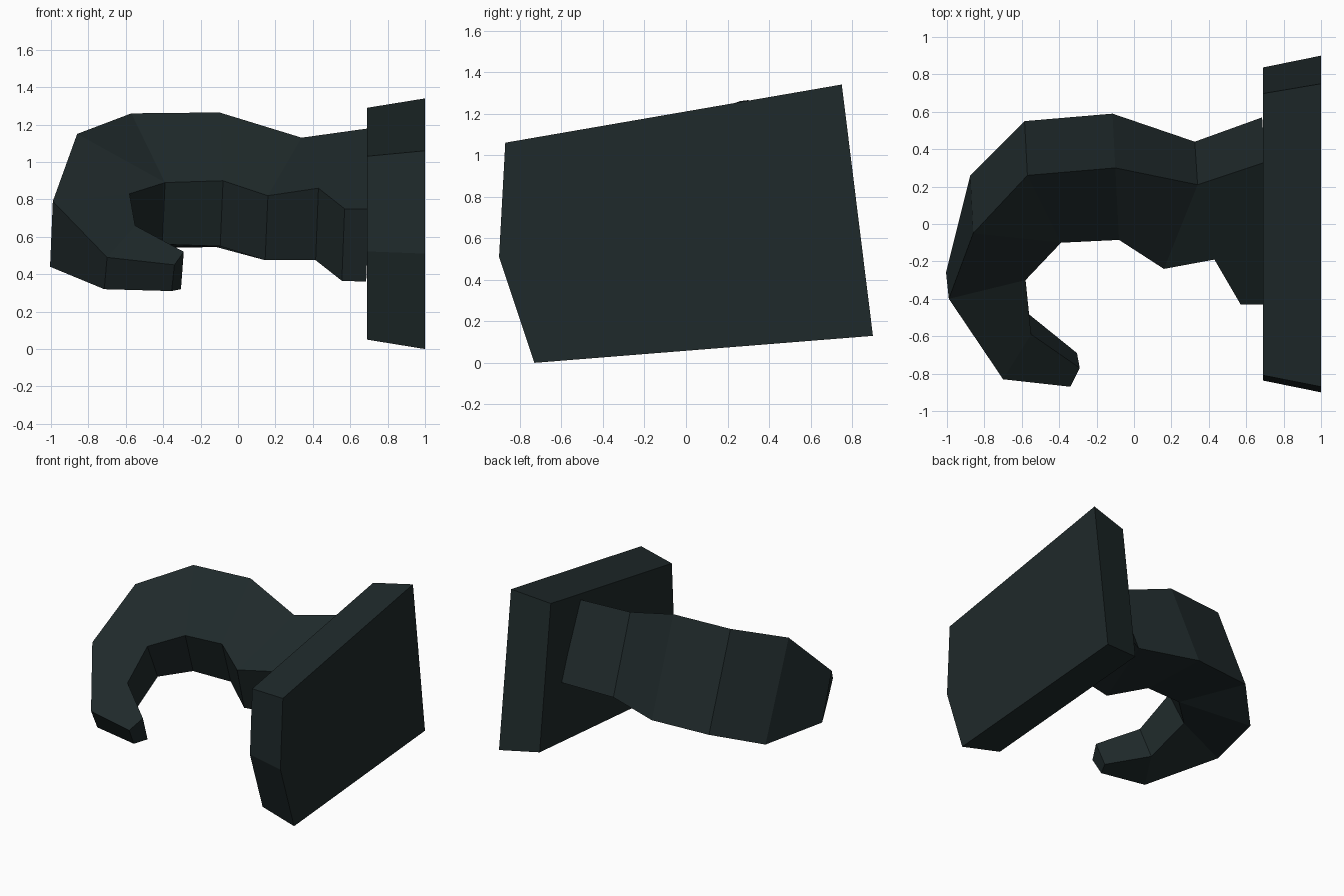
import bpy, bmesh

mat = bpy.data.materials.new("dark slate")
mat.diffuse_color = (0.0135, 0.0225, 0.0235, 1)


def solid(name, ring_a, ring_b, caps):
    """Join two matching rings with side quads and close them with cap faces."""
    bm = bmesh.new()
    a = [bm.verts.new(p) for p in ring_a]
    b = [bm.verts.new(p) for p in ring_b]
    n = len(a)
    for i in range(n):
        j = (i + 1) % n
        bm.faces.new((a[i], a[j], b[j], b[i]))
    for cap in caps:
        bm.faces.new([a[i] for i in cap])
        bm.faces.new([b[i] for i in reversed(cap)])
    bmesh.ops.recalc_face_normals(bm, faces=bm.faces)
    mesh = bpy.data.meshes.new(name)
    bm.to_mesh(mesh)
    bm.free()
    mesh.materials.append(mat)
    obj = bpy.data.objects.new(name, mesh)
    bpy.context.collection.objects.link(obj)
    return obj


# Mounting plate: five-sided slab, slightly smaller on the hook side
profile = [(-0.87, 1.06), (0.75, 1.34), (0.9, 0.13), (-0.73, 0.0), (-0.9, 0.51)]
outer = [(1.0, y, z) for y, z in profile]
inner = [(0.69, y * 0.93, 0.67 + (z - 0.67) * 0.925) for y, z in profile]
solid("mounting_plate", outer, inner, [range(5)])

# Hook: upper outline (x, y, z) with the thickness offset (dy, dz) to the lower outline
hook = [
    # outer side, plate to tip
    (0.70, 0.33, 1.18, 0.24, -0.56),
    (0.34, 0.21, 1.13, 0.23, -0.58),
    (-0.10, 0.30, 1.265, 0.29, -0.72),
    (-0.57, 0.26, 1.26, 0.29, -0.72),
    (-0.86, -0.05, 1.15, 0.31, -0.72),
    (-0.99, -0.40, 0.79, 0.14, -0.35),
    (-0.70, -0.83, 0.49, 0.10, -0.17),
    (-0.34, -0.87, 0.45, 0.08, -0.14),
    # inner side, tip back to plate
    (-0.29, -0.77, 0.52, 0.08, -0.20),
    (-0.55, -0.59, 0.66, 0.11, -0.27),
    (-0.58, -0.30, 0.83, 0.15, -0.30),
    (-0.39, -0.10, 0.89, 0.12, -0.33),
    (-0.08, -0.085, 0.90, 0.13, -0.35),
    (0.16, -0.24, 0.82, 0.11, -0.345),
    (0.43, -0.19, 0.86, 0.12, -0.385),
    (0.57, -0.43, 0.75, 0.12, -0.385),
    (0.70, -0.43, 0.75, 0.12, -0.39),
]
upper = [(x, y, z) for x, y, z, dy, dz in hook]
lower = [(x - 0.015, y + dy, z + dz) for x, y, z, dy, dz in hook]
caps = [(0, 1, 13, 14, 15, 16), (1, 2, 12, 13), (2, 3, 11, 12), (3, 4, 11),
        (4, 5, 10, 11), (5, 6, 9, 10), (6, 7, 8, 9)]
solid("hook", upper, lower, caps)
